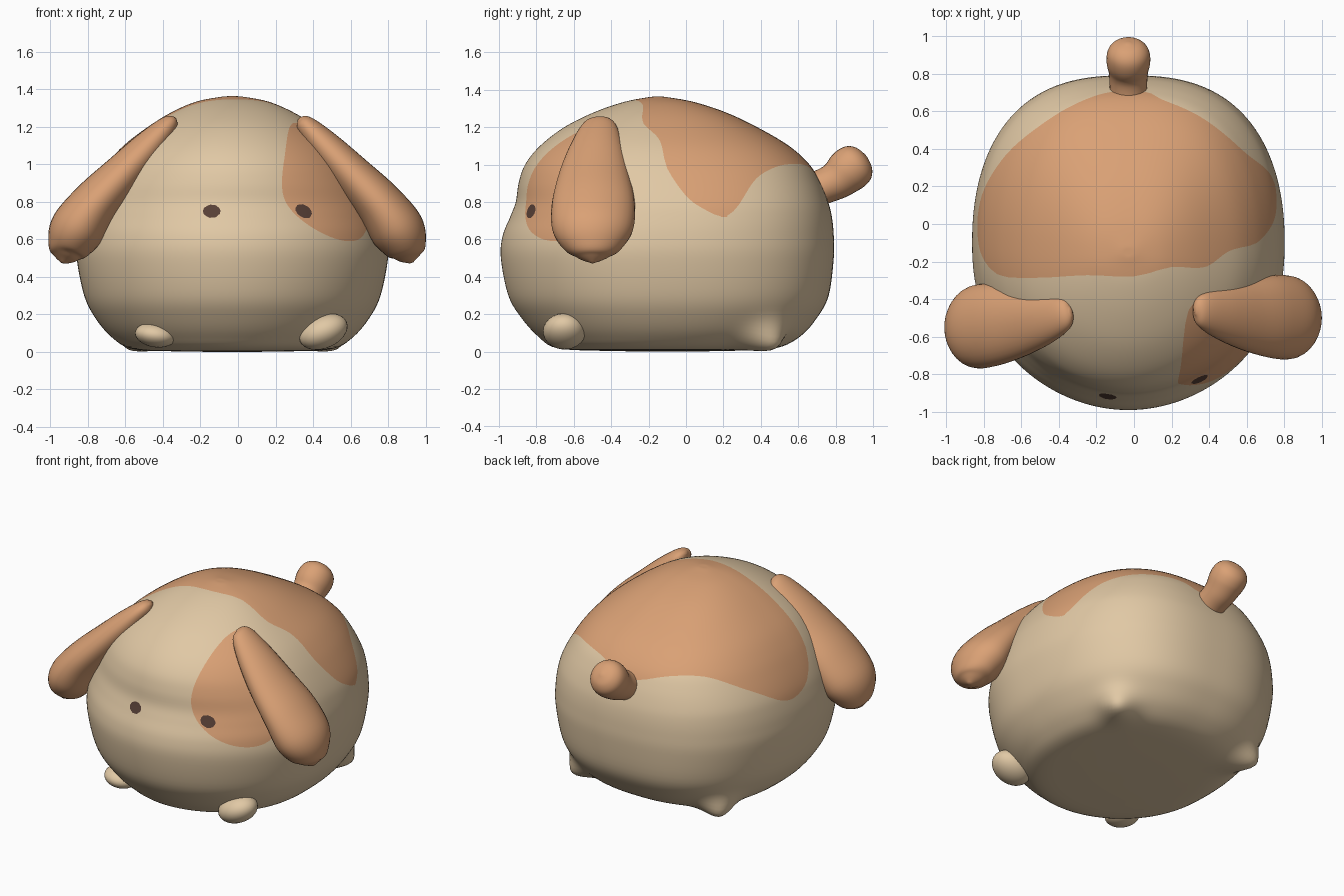
import bpy, bmesh, math
from mathutils import Vector

if "Cube" in bpy.data.objects:
    bpy.data.objects.remove(bpy.data.objects["Cube"])


def material(name, rgb):
    m = bpy.data.materials.new(name)
    m.diffuse_color = (*rgb, 1)
    m.use_nodes = True
    m.node_tree.nodes["Principled BSDF"].inputs["Base Color"].default_value = m.diffuse_color
    return m


CREAM = material("cream", (0.75, 0.58, 0.375))
ORANGE = material("orange", (0.70, 0.355, 0.178))
BROWN = material("dark brown", (0.095, 0.05, 0.037))


def smooth_rows(rows, steps, closed=False):
    """Catmull-Rom interpolation through rows of numbers."""
    n, out = len(rows), []
    for i in range(n if closed else n - 1):
        if closed:
            p = [rows[(i + k) % n] for k in (-1, 0, 1, 2)]
        else:
            p = [rows[min(max(i + k, 0), n - 1)] for k in (-1, 0, 1, 2)]
        for s in range(steps):
            t = s / steps
            out.append([0.5 * (2 * b + (c - a) * t + (2 * a - 5 * b + 4 * c - d) * t * t
                               + (3 * b - a - 3 * c + d) * t ** 3) for a, b, c, d in zip(*p)])
    if not closed:
        out.append(list(rows[-1]))
    return out


def loft(rings):
    bm = bmesh.new()
    loops = [[bm.verts.new(p) for p in ring] for ring in rings]
    n = len(loops[0])
    for a, b in zip(loops, loops[1:]):
        for i in range(n):
            j = (i + 1) % n
            bm.faces.new((a[i], a[j], b[j], b[i]))
    bm.faces.new(loops[0][::-1])
    bm.faces.new(loops[-1])
    bmesh.ops.recalc_face_normals(bm, faces=bm.faces)
    return bm


def finish(bm, name, mats):
    me = bpy.data.meshes.new(name)
    bm.to_mesh(me)
    bm.free()
    ob = bpy.data.objects.new(name, me)
    bpy.context.collection.objects.link(ob)
    for m in mats:
        me.materials.append(m)
    for p in me.polygons:
        p.use_smooth = True
    return ob


def tube(name, rows, side, mat, steps=6, seg=32):
    """Loft ellipses along a path; rows are x, y, z, radius along side, other radius."""
    rows = smooth_rows(rows, steps)
    pts = [Vector(r[:3]) for r in rows]
    rings = []
    for i, r in enumerate(rows):
        tan = (pts[min(i + 1, len(pts) - 1)] - pts[max(i - 1, 0)]).normalized()
        nor = tan.cross(side).normalized()
        sid = nor.cross(tan)
        rings.append([pts[i] + sid * (max(r[3], 0.004) * math.cos(a)) + nor * (max(r[4], 0.004) * math.sin(a))
                      for a in (2 * math.pi * k / seg for k in range(seg))])
    return finish(loft(rings), name, [mat])


# Body: rounded rings given as height, front y, back y, half width
profile = [(0.0, -.13, -.07, .03), (.004, -.45, .25, .34), (.018, -.69, .48, .54),
           (.08, -.79, .61, .645), (.18, -.88, .70, .73), (.30, -.95, .763, .79),
           (.50, -.99, .79, .83), (.62, -.98, .79, .828), (.72, -.94, .78, .81),
           (.80, -.91, .76, .785), (.90, -.895, .72, .735), (1.0, -.86, .66, .67),
           (1.1, -.78, .55, .58), (1.2, -.65, .38, .45), (1.28, -.49, .21, .32),
           (1.335, -.33, .04, .19), (1.36, -.2, -.1, .06), (1.363, -.16, -.14, .01)]
CX, SEG = -0.03, 168


def body_ring(z, yf, yb, hw):
    ring = []
    for k in range(SEG):
        a = 2 * math.pi * k / SEG
        c, s = math.cos(a), math.sin(a)
        e = 2 / (2.25 + 0.25 * s)
        ring.append(Vector((CX + hw * math.copysign(abs(c) ** e, c),
                            (yf + yb) / 2 + (yb - yf) / 2 * math.copysign(abs(s) ** e, s), z)))
    return ring


bm = loft([body_ring(*r) for r in smooth_rows(profile, 5)])

# Back feet: soft bumps pulled out of the body
for sx in (-1, 1):
    foot = Vector((CX + sx * 0.5, 0.41, 0.07))
    pull = Vector((sx * 0.05, 0.05, -0.04))
    for v in bm.verts:
        w = math.exp(-(v.co - foot).length_squared / 0.11 ** 2)
        v.co += pull * w * 1.3
        v.co.z = max(v.co.z, 0)


# Colour regions: signed distance to smooth outlines in a flat projection
def outline_distance(poly, x, y):
    best, inside = 1e9, False
    x1, y1 = poly[-1]
    for x2, y2 in poly:
        dx, dy = x2 - x1, y2 - y1
        t = min(max(((x - x1) * dx + (y - y1) * dy) / (dx * dx + dy * dy + 1e-12), 0), 1)
        best = min(best, (x - x1 - t * dx) ** 2 + (y - y1 - t * dy) ** 2)
        if (y1 > y) != (y2 > y) and x < x1 + (y - y1) * dx / dy:
            inside = not inside
        x1, y1 = x2, y2
    return -math.sqrt(best) if inside else math.sqrt(best)


def dome(p):
    d = Vector(p) - Vector((CX, -0.1, 0.5))
    r = math.hypot(d.x, d.y) + 1e-9
    a = math.atan2(r, d.z)
    return d.x / r * a, d.y / r * a


saddle_pts = [(0, -.28, 1.35), (.2, -.23, 1.32), (.38, -.23, 1.22), (.5, -.14, 1.12), (.63, -.1, .96),
              (.72, 0, .82), (.74, .1, .75), (.75, .2, .72), (.72, .28, .78), (.6, .37, .92),
              (.48, .47, .98), (.33, .58, 1.0), (.15, .66, .98), (.06, .71, .93), (-.12, .71, .93),
              (-.3, .63, .97), (-.5, .5, .97), (-.68, .35, .88), (-.8, .15, .76), (-.83, 0, .73),
              (-.8, -.15, .78), (-.7, -.26, .92), (-.5, -.28, 1.14), (-.25, -.27, 1.3)]
saddle_line = smooth_rows([dome(p) for p in saddle_pts], 3, True)
eye_patch_line = smooth_rows([(.29, 1.22), (.25, 1.05), (.235, .87), (.28, .76), (.4, .66), (.55, .595),
                              (.66, .61), (.7, .74), (.66, .86), (.55, 1.0), (.42, 1.14)], 4, True)


def saddle(p):
    return outline_distance(saddle_line, *dome(p)) if p.z > 0.5 else 1.0


def eye_patch(p):
    return outline_distance(eye_patch_line, p.x, p.z) if p.y < -0.3 and p.z > 0.4 else 1.0


def eye(cx, rx, tilt):
    def field(p):
        if p.y > -0.5:
            return 1.0
        x, z = p.x - cx, p.z - 0.75
        return math.hypot(x / rx, (z + tilt * x) / 0.036) - 1
    return field


regions = [(saddle, 1), (eye_patch, 1), (eye(-0.14, 0.047, 0), 2), (eye(0.35, 0.044, 0.3), 2)]
for field, _ in regions:
    val = {v: field(v.co) for v in bm.verts}
    cuts = []
    for e in list(bm.edges):
        a, b = e.verts
        if val[a] * val[b] < 0:
            t = val[a] / (val[a] - val[b])
            cuts.append(bmesh.utils.edge_split(e, a, min(max(t, 0.02), 0.98))[1])
    bmesh.ops.connect_verts(bm, verts=cuts)
for f in bm.faces:
    c = f.calc_center_median()
    for field, index in regions:
        if field(c) < 0:
            f.material_index = index
finish(bm, "body", [CREAM, ORANGE, BROWN])

# Ears: flattened drops hanging outward, the left one swung slightly forward
ear = [(.325, -.46, 1.245, .02, .01), (.355, -.46, 1.215, .085, .05), (.46, -.475, 1.10, .14, .085),
       (.61, -.49, .94, .19, .11), (.75, -.495, .79, .222, .13), (.85, -.5, .65, .215, .145),
       (.90, -.5, .55, .15, .11), (.915, -.5, .505, .08, .065), (.925, -.5, .475, .01, .01)]
tube("right_ear", ear, Vector((0, 1, 0)), ORANGE)
left = [(-x - .01, y - .01 - .05 * i / 6, z, a, b) for i, (x, y, z, a, b) in enumerate(ear)]
tube("left_ear", left, Vector((0, 1, 0)), ORANGE)

# Tail: short stalk with a round end
tail = [(CX, .62, .84, .10, .10), (CX, .74, .885, .10, .095), (CX, .81, .92, .105, .105),
        (CX, .87, .97, .117, .12), (CX, .92, 1.01, .108, .11), (CX, .952, 1.035, .07, .07),
        (CX, .965, 1.045, .01, .01)]
tube("tail", tail, Vector((1, 0, 0)), ORANGE)

# Front feet: small rounded stubs
for name, loc, size, tilt in (("front_foot_right", (.455, -.65, .108), (.135, .115, .088), -0.4),
                              ("front_foot_left", (-.44, -.64, .09), (.11, .11, .065), 0.15)):
    fb = bmesh.new()
    bmesh.ops.create_uvsphere(fb, u_segments=32, v_segments=16, radius=1)
    ob = finish(fb, name, [CREAM])
    ob.location, ob.scale, ob.rotation_euler = loc, size, (0, tilt, 0)
